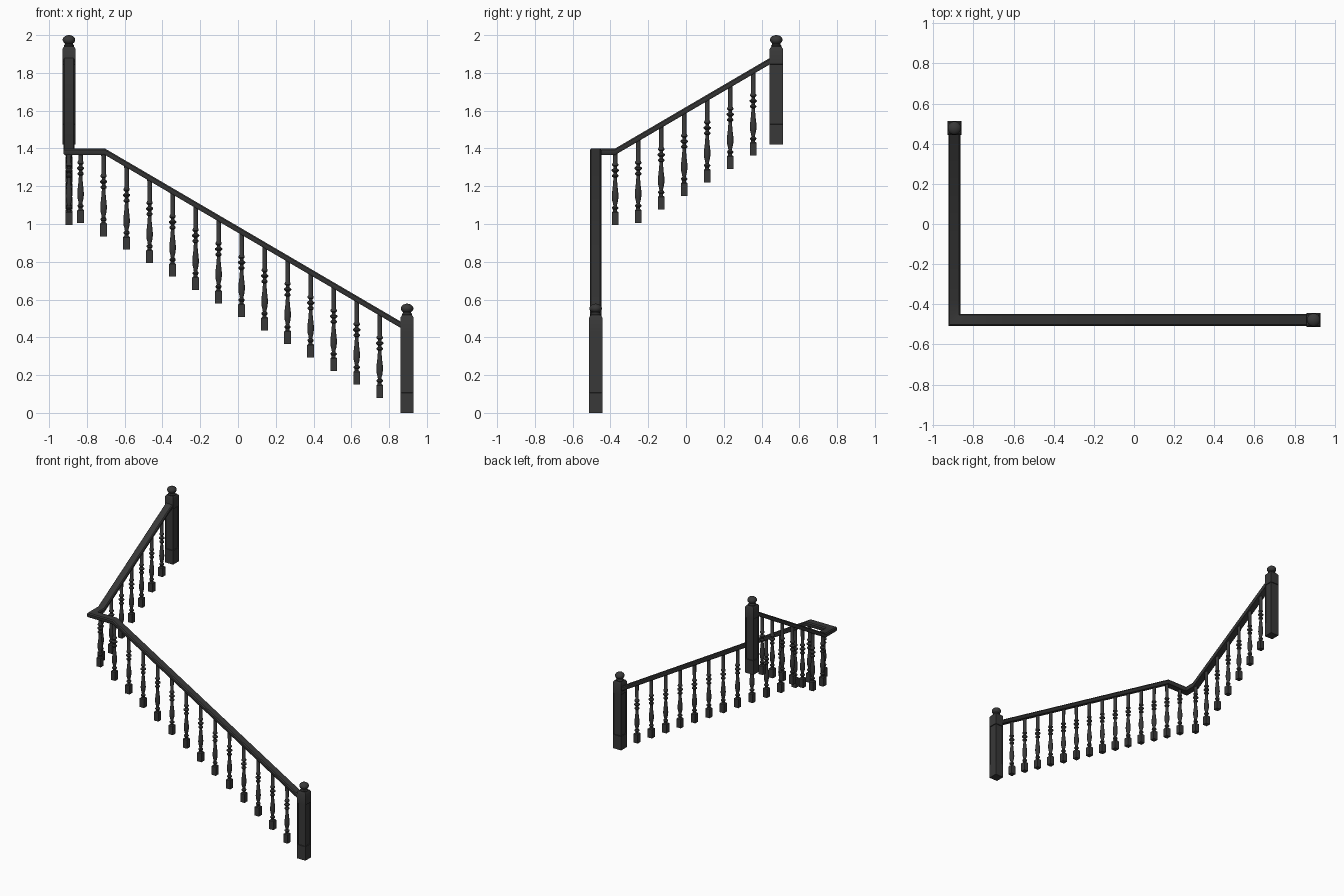
import bpy, bmesh, math
from mathutils import Vector

cube = bpy.data.objects.get("Cube")
if cube:
    bpy.data.objects.remove(cube, do_unlink=True)

# One dark painted finish
paint = bpy.data.materials.new("charcoal_paint")
paint.use_nodes = True
COLOR = (0.04, 0.04, 0.04, 1)
paint.diffuse_color = COLOR
paint.node_tree.nodes["Principled BSDF"].inputs["Base Color"].default_value = COLOR

X, Y = 0.895, 0.478        # plan position of the posts and rail lines
SLOPE = 0.585              # pitch of both flights
LANDING = 1.40             # rail top height at the corner
TURN_X, TURN_Y = -0.705, -0.375   # where the flights leave the level corner
STEP = 0.1218              # baluster spacing


def rail_top(x, y):
    return LANDING - max(0, x - TURN_X) * SLOPE + max(0, y - TURN_Y) * SLOPE


def stack(bm, sections, sides):
    """Skin a column of regular polygons given as (half width, height)."""
    rings = []
    grow = 1 / math.cos(math.pi / sides) if sides == 4 else 1
    for r, z in sections:
        ring = []
        for i in range(sides):
            a = 2 * math.pi * (i + 0.5) / sides
            ring.append(bm.verts.new((r * grow * math.cos(a), r * grow * math.sin(a), z)))
        rings.append(ring)
    bands = []
    for low, high in zip(rings, rings[1:]):
        bands.append([bm.faces.new((low[i], low[(i + 1) % sides], high[(i + 1) % sides], high[i]))
                      for i in range(sides)])
    bm.faces.new(rings[0][::-1])
    bm.faces.new(rings[-1])
    return bands


def finish(bm, name, location=(0, 0, 0)):
    bmesh.ops.recalc_face_normals(bm, faces=bm.faces)
    mesh = bpy.data.meshes.new(name)
    bm.to_mesh(mesh)
    bm.free()
    mesh.materials.append(paint)
    obj = bpy.data.objects.new(name, mesh)
    obj.location = location
    bpy.context.collection.objects.link(obj)
    bpy.ops.object.select_all(action='DESELECT')
    obj.select_set(True)
    bpy.context.view_layer.objects.active = obj
    bpy.ops.object.shade_smooth_by_angle(angle=math.radians(35))
    return obj


def newel_post(name, location):
    bm = bmesh.new()
    # Square body with a recessed panel on each face
    bands = stack(bm, [(0.035, 0), (0.035, 0.106), (0.035, 0.424),
                       (0.035, 0.505), (0.027, 0.517)], 4)
    bmesh.ops.inset_individual(bm, faces=bands[1], thickness=0.014, depth=0)
    bmesh.ops.inset_individual(bm, faces=bands[1], thickness=0.001, depth=-0.006)
    # Turned collar and flattened ball
    ball = [(0.034 * math.cos(a), 0.553 + 0.025 * math.sin(a))
            for a in [math.radians(d) for d in range(-50, 90, 20)]]
    stack(bm, [(0.026, 0.515), (0.028, 0.522), (0.022, 0.529)] + ball + [(0.004, 0.578)], 16)
    finish(bm, name, location)


def baluster(name, x, y, bottom):
    height = rail_top(x, y) - 0.018 - bottom
    bm = bmesh.new()
    # Square foot
    stack(bm, [(0.018, 0), (0.018, 0.066), (0.012, 0.072)], 4)
    # Turned shaft: bead, vase, neck, three rings, plain top
    profile = [(0.011, 0.070), (0.011, 0.080), (0.017, 0.087), (0.017, 0.093),
               (0.010, 0.100), (0.011, 0.110), (0.016, 0.128), (0.018, 0.150),
               (0.017, 0.172), (0.013, 0.205), (0.010, 0.240), (0.010, 0.250),
               (0.017, 0.256), (0.017, 0.263), (0.010, 0.270), (0.010, 0.277),
               (0.020, 0.286), (0.020, 0.292), (0.010, 0.300), (0.010, 0.308),
               (0.017, 0.315), (0.017, 0.322), (0.012, 0.330), (0.013, height)]
    stack(bm, profile, 12)
    finish(bm, name, (x, y, bottom))


def handrail():
    path = [Vector((X - 0.03, -Y, 0)), Vector((TURN_X, -Y, 0)), Vector((-X, -Y, 0)),
            Vector((-X, TURN_Y, 0)), Vector((-X, Y - 0.03, 0))]
    section = [(-0.030, -0.008), (-0.024, 0), (0.024, 0), (0.030, -0.008),
               (0.030, -0.024), (0.024, -0.034), (-0.024, -0.034), (-0.030, -0.024)]
    bm = bmesh.new()
    rings = []
    for i, p in enumerate(path):
        before = (p - path[i - 1]).normalized() if i else (path[1] - p).normalized()
        after = (path[i + 1] - p).normalized() if i + 1 < len(path) else before
        # Mitred sideways direction
        side = before.cross(Vector((0, 0, 1))) + after.cross(Vector((0, 0, 1)))
        side *= 2 / side.length_squared
        top = rail_top(p.x, p.y)
        rings.append([bm.verts.new(p + side * s + Vector((0, 0, top + d))) for s, d in section])
    n = len(section)
    for a, b in zip(rings, rings[1:]):
        for i in range(n):
            bm.faces.new((a[i], a[(i + 1) % n], b[(i + 1) % n], b[i]))
    bm.faces.new(rings[0])
    bm.faces.new(rings[-1])
    finish(bm, "handrail")


newel_post("lower_newel_post", (X, -Y, 0))
newel_post("upper_newel_post", (-X, Y, 1.422))
handrail()

# Long lower flight
for i in range(14):
    baluster(f"lower_baluster_{i + 1}", 0.75 - i * STEP, -Y, 0.08 + i * STEP * SLOPE)

# Short upper flight, starting on the level corner
for i in range(7):
    baluster(f"upper_baluster_{i + 1}", -X, TURN_Y + i * STEP,
             max(0.995, 0.935 + i * STEP * SLOPE))
